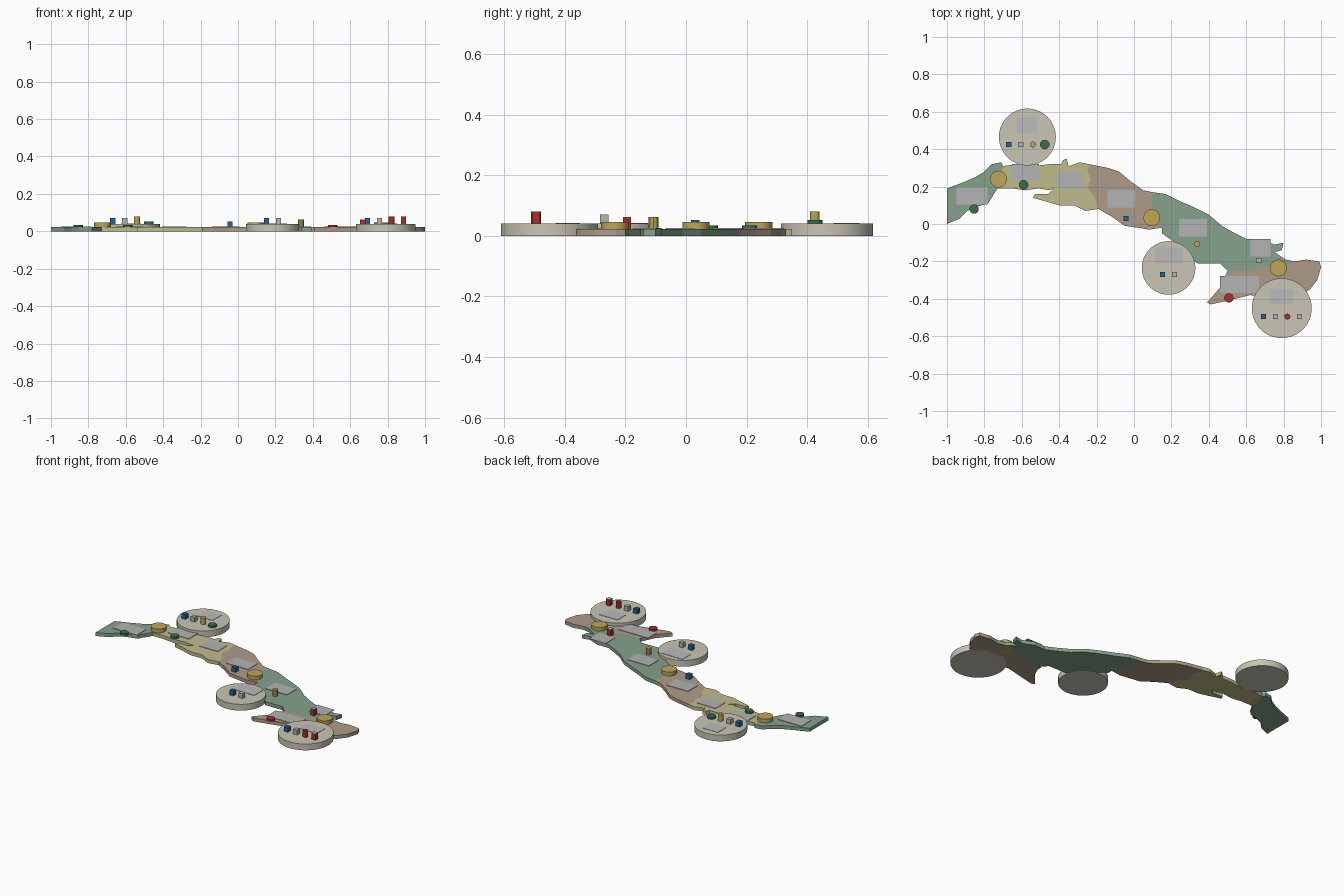
import bpy
import bmesh
from math import pi

cube = bpy.data.objects.get("Cube")
if cube:
    bpy.data.objects.remove(cube, do_unlink=True)

LAND_TOP = 0.022
DISC_TOP = 0.04


def material(name, rgb):
    """Flat colour given as display values, stored as linear values."""
    linear = [(c / 255) ** 2.2 for c in rgb] + [1]
    mat = bpy.data.materials.new(name)
    mat.use_nodes = True
    mat.diffuse_color = linear
    shader = mat.node_tree.nodes["Principled BSDF"]
    shader.inputs["Base Color"].default_value = linear
    shader.inputs["Roughness"].default_value = 0.8
    return mat


green = material("soft green", (133, 161, 139))
yellow = material("straw yellow", (190, 187, 139))
brown = material("clay brown", (173, 154, 136))
cream = material("cream", (200, 196, 180))
gold = material("gold", (190, 165, 90))
dark_green = material("dark green", (60, 107, 82))
blue = material("blue", (46, 100, 146))
red = material("red", (164, 50, 46))
grey = material("grey", (178, 178, 178))
pale_grey = material("pale grey", (186, 186, 188))


def finish(bm, name, mat, smooth=False):
    bmesh.ops.recalc_face_normals(bm, faces=bm.faces)
    mesh = bpy.data.meshes.new(name)
    bm.to_mesh(mesh)
    bm.free()
    mesh.materials.append(mat)
    obj = bpy.data.objects.new(name, mesh)
    bpy.context.collection.objects.link(obj)
    if smooth:
        bpy.ops.object.select_all(action="DESELECT")
        obj.select_set(True)
        bpy.context.view_layer.objects.active = obj
        bpy.ops.object.shade_smooth_by_angle(angle=pi / 5)
    return obj


def slab(name, outline, mat):
    """Extrude a map outline, in hundredths of a unit, into a flat slab."""
    bm = bmesh.new()
    base = bm.faces.new([bm.verts.new((x / 100, y / 100, 0)) for x, y in outline])
    up = bmesh.ops.extrude_face_region(bm, geom=[base], use_keep_orig=True)["geom"]
    for v in up:
        if isinstance(v, bmesh.types.BMVert):
            v.co.z = LAND_TOP
    return finish(bm, name, mat)


def box(name, x, y, z, w, d, h, mat):
    bm = bmesh.new()
    bmesh.ops.create_cube(bm, size=1)
    for v in bm.verts:
        v.co = (x + v.co.x * w, y + v.co.y * d, z + (v.co.z + 0.5) * h)
    return finish(bm, name, mat)


def drum(name, x, y, z, r, h, mat, sides=32):
    bm = bmesh.new()
    bmesh.ops.create_cone(bm, cap_ends=True, segments=sides, radius1=r, radius2=r, depth=h)
    bmesh.ops.translate(bm, verts=bm.verts, vec=(x, y, z + h / 2))
    return finish(bm, name, mat, smooth=sides > 12)


# Shared borders between neighbouring regions, each from north to south
border_a = [(-70, 31), (-72, 25), (-73, 19)]
border_b = [(-45, 32), (-43, 28), (-45, 23), (-43, 19)]
border_c = [(-24, 32), (-25, 28), (-23, 24), (-25, 20), (-21, 14), (-19, 8)]
border_d = [(10, 17), (9, 11), (13, 5), (15, -2)]
border_e = [(47, -1), (49, -4), (48, -10), (46, -13), (41, -14), (39, -18), (34, -21)]
border_f = [(86, -20), (80, -24), (69, -23), (61, -25), (50, -25)]

# Each region: west border, north coast, east border, south coast
slab("west_tip", [(-100, 0), (-100, 19), (-92, 22), (-85, 25), (-80, 28), (-76, 32), (-71, 33)]
     + border_a + [(-78, 11), (-85, 9), (-89, 7), (-93, 3)], green)
slab("west_region", border_a[::-1] + [(-63, 32), (-54, 31)] + border_b
     + [(-45, 18), (-51, 19), (-58, 18), (-65, 19)], yellow)
slab("west_central_region", border_b[::-1]
     + [(-39, 32), (-38, 34), (-36, 35), (-35, 31), (-29, 33)] + border_c
     + [(-26, 7), (-32, 10), (-40, 10), (-47, 12), (-54, 14), (-53, 16), (-46, 16)], yellow)
slab("central_region", border_c[::-1]
     + [(-14, 30), (-8, 28), (-2, 23), (5, 18)] + border_d
     + [(8, -3), (2, -2), (-5, -1), (-12, 4)], brown)
slab("east_central_region", border_d[::-1]
     + [(17, 16), (25, 12), (32, 9), (40, 5)] + border_e
     + [(30, -18), (22, -10), (15, -5)], green)
slab("east_region", border_e[::-1]
     + [(54, -5), (60, -8), (68, -8), (75, -11), (80, -10), (79, -14), (75, -15), (81, -19)]
     + border_f + [(46, -21)], green)
slab("south_east_region", border_f[::-1]
     + [(92, -19), (99, -20), (100, -23), (98, -30), (94, -35), (86, -40),
        (75, -40), (62, -38), (50, -41), (41, -43), (39, -42), (46, -34)], brown)

# Large round bases beside the land
for side, x, y, r in (("north_west", -.57, .465, .152), ("south", .185, -.235, .143),
                      ("south_east", .79, -.45, .16)):
    drum(side + "_base", x, y, 0, r, DISC_TOP, cream, 64)

# Gold hubs on the land
for side, x, y in (("west", -.725, .24), ("central", .095, .033), ("east", .772, -.235)):
    drum(side + "_hub", x, y, 0, .045, .046, gold)

# Thin blank plates on the land and on the bases
for x, y, w, d in ((-.865, .15, .166, .094), (-.58, .277, .144, .09), (-.34, .235, .13, .094),
                   (-.066, .135, .15, .096), (.315, -.02, .15, .096),
                   (.675, -.127, .112, .096), (.565, -.323, .208, .09)):
    box("land_plate", x, y, LAND_TOP, w, d, .003, grey)
for x, y, w, d in ((-.572, .53, .107, .086), (.187, -.168, .15, .086), (.79, -.39, .128, .08)):
    box("base_plate", x, y, DISC_TOP, w, d, .002, pale_grey)


# Small markers
def block(x, y, z, mat):
    box("block_marker", x, y, z, .028, .028, .03, mat)


def post(x, y, z, mat, sides=12):
    drum("post_marker", x, y, z, .016, .04, mat, sides)


def button(x, y, z, mat):
    drum("button_marker", x, y, z, .025, .012, mat, 24)


def capped_post(x, y, z):
    box("square_post", x, y, z, .027, .027, .038, red)
    box("post_cap", x, y, z + .038, .027, .027, .002, grey)


for x, y in ((-.67, .425), (.152, -.27), (.693, -.495)):
    block(x, y, DISC_TOP, blue)
    block(x + .064, y, DISC_TOP, grey)
block(-.043, .03, LAND_TOP, blue)

post(-.54, .425, DISC_TOP, gold)
post(.82, -.495, DISC_TOP, red)
post(.337, -.107, LAND_TOP, gold, 8)
capped_post(.885, -.495, DISC_TOP)
capped_post(.667, -.195, LAND_TOP)

button(-.477, .425, DISC_TOP, dark_green)
button(-.855, .08, LAND_TOP, dark_green)
button(-.59, .21, LAND_TOP, dark_green)
button(.507, -.395, LAND_TOP, red)
